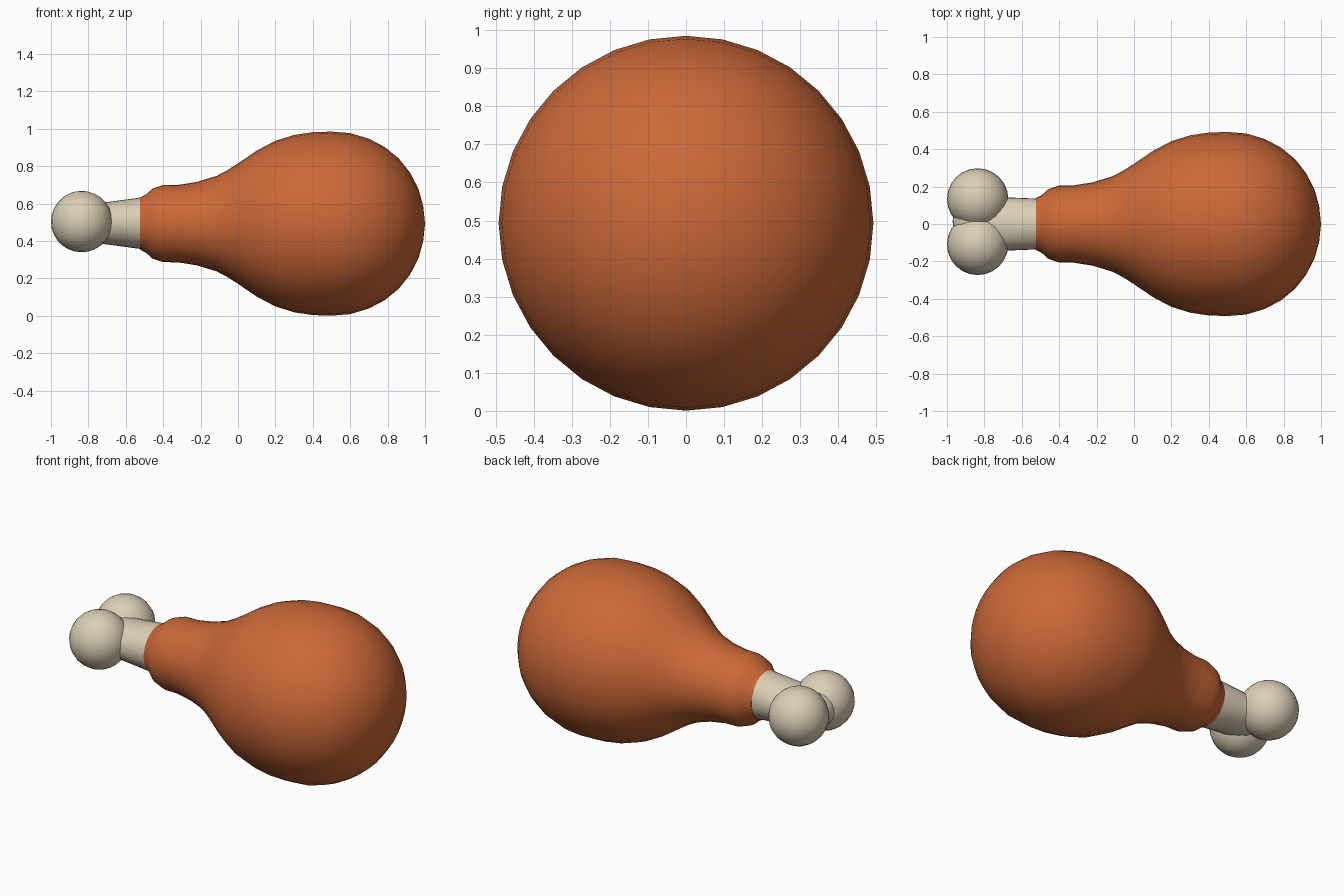
import bpy, bmesh, math

if "Cube" in bpy.data.objects:
    bpy.data.objects.remove(bpy.data.objects["Cube"])

def material(name, col):
    m = bpy.data.materials.new(name)
    m.diffuse_color = (*col, 1)
    m.use_nodes = True
    m.node_tree.nodes["Principled BSDF"].inputs["Base Color"].default_value = m.diffuse_color
    return m

MEAT = material("roasted brown", (0.60, 0.14, 0.04))
BONE = material("bone cream", (0.72, 0.62, 0.47))

def finish(name, bm, mat):
    bmesh.ops.recalc_face_normals(bm, faces=bm.faces)
    me = bpy.data.meshes.new(name)
    bm.to_mesh(me)
    bm.free()
    me.materials.append(mat)
    ob = bpy.data.objects.new(name, me)
    bpy.context.collection.objects.link(ob)
    bpy.ops.object.select_all(action='DESELECT')
    ob.select_set(True)
    bpy.context.view_layer.objects.active = ob
    bpy.ops.object.shade_smooth_by_angle(angle=math.radians(50))
    return ob

def lathe_x(name, rings, zc, mat, tip=None, yc=0.0, n=32):
    """Skin elliptical rings (x, half width y, half height z) along x."""
    bm = bmesh.new()
    loops = []
    for x, ry, rz in rings:
        loops.append([bm.verts.new((x, yc + ry * math.cos(a), zc + rz * math.sin(a)))
                      for a in (2 * math.pi * i / n for i in range(n))])
    for a, b in zip(loops, loops[1:]):
        for i in range(n):
            j = (i + 1) % n
            bm.faces.new((a[i], a[j], b[j], b[i]))
    bm.faces.new(loops[0])
    if tip is None:
        bm.faces.new(loops[-1])
    else:
        t = bm.verts.new((tip, yc, zc))
        for i in range(n):
            bm.faces.new((loops[-1][i], loops[-1][(i + 1) % n], t))
    return finish(name, bm, mat)

def ellipsoid(name, loc, radii, mat):
    bm = bmesh.new()
    bmesh.ops.create_uvsphere(bm, u_segments=24, v_segments=14, radius=1)
    bmesh.ops.scale(bm, vec=radii, verts=bm.verts)
    bmesh.ops.translate(bm, vec=loc, verts=bm.verts)
    return finish(name, bm, mat)

# Meat: pear-shaped body with a rolled cuff at the bone
profile = [(-.525, .138), (-.49, .157), (-.457, .187), (-.40, .206), (-.32, .207),
           (-.22, .223), (-.115, .255), (-.056, .286), (0, .322), (.10, .39),
           (.20, .443), (.30, .474), (.40, .489), (.50, .492), (.60, .484),
           (.70, .454), (.785, .409), (.86, .348), (.92, .272), (.965, .185),
           (.99, .095)]
lathe_x("meat", [(x, r, r) for x, r in profile], .493, MEAT, tip=1.0)

# Bone shaft: flattens and widens towards the knuckle
lathe_x("bone_shaft", [(-.50, .135, .139), (-.525, .136, .137), (-.70, .143, .113),
                       (-.80, .143, .104)], .495, BONE)

# Knuckle: two balls with a soft waist between them
for side, y in (("back", .134), ("front", -.109)):
    ellipsoid("knuckle_" + side, (-.836, y, .504), (.164, .164, .164), BONE)
ellipsoid("knuckle_waist", (-.858, .0125, .504), (.112, .13, .105), BONE)
